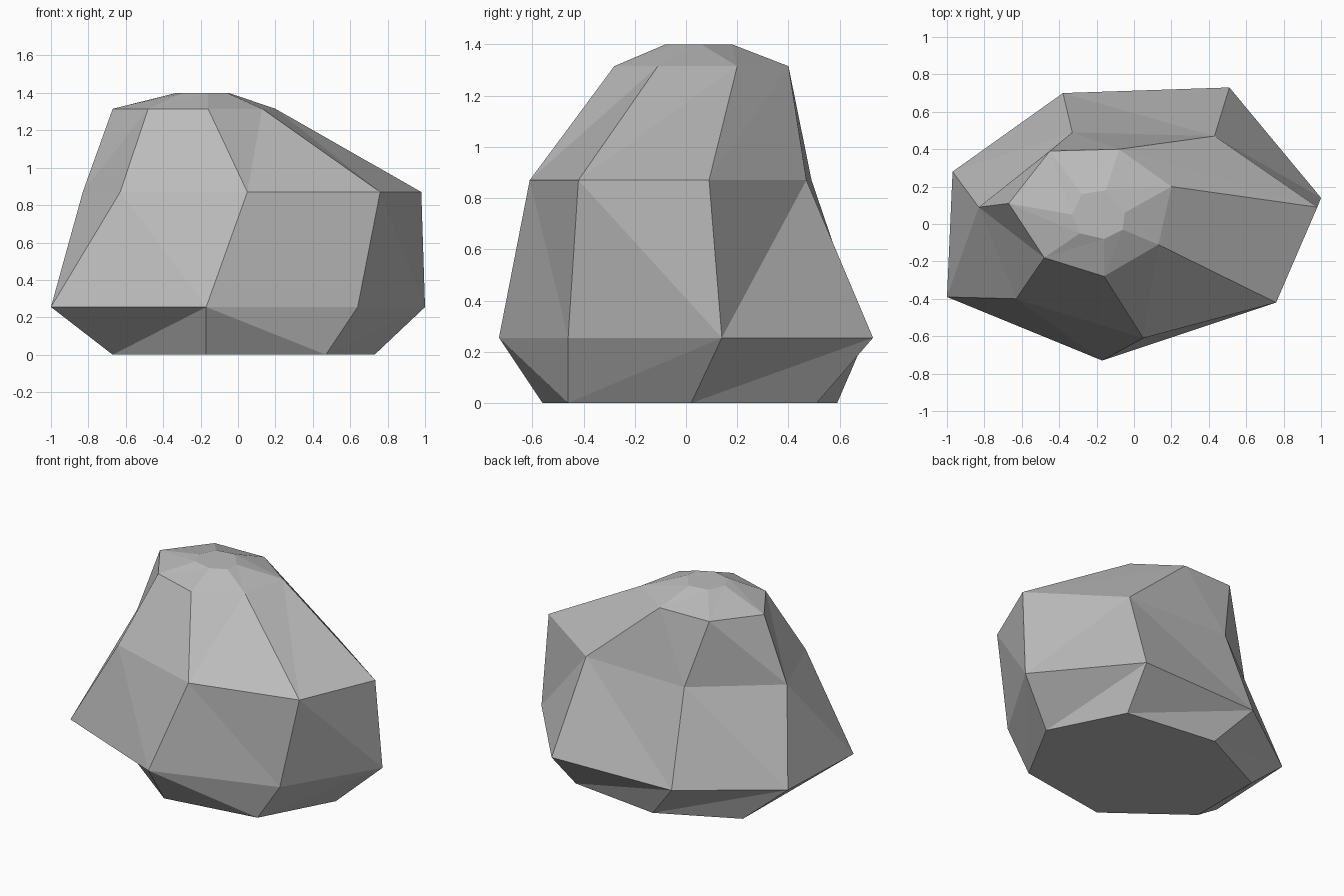
import bpy
import bmesh

cube = bpy.data.objects.get("Cube")
if cube:
    bpy.data.objects.remove(cube, do_unlink=True)

# Stone colour
stone = bpy.data.materials.new("stone_grey")
stone.use_nodes = True
grey = (0.5, 0.5, 0.5, 1)
stone.diffuse_color = grey
bsdf = stone.node_tree.nodes["Principled BSDF"]
bsdf.inputs["Base Color"].default_value = grey
bsdf.inputs["Roughness"].default_value = 0.9

# Seven-sided cross-sections from the ground up: height, then outline corners
sections = [
    (0.0, [(.73, .02), (.48, .51), (-.16, .59), (-.67, .34),
           (-.67, -.18), (-.17, -.56), (.47, -.46)]),
    (0.255, [(1, .14), (.51, .73), (-.38, .70), (-.97, .28),
             (-1, -.39), (-.17, -.73), (.64, -.46)]),
    (0.87, [(.98, .09), (.43, .47), (-.33, .49), (-.83, .09),
            (-.63, -.40), (.05, -.61), (.76, -.42)]),
    (1.315, [(.20, .20), (-.08, .40), (-.45, .39), (-.67, .11),
             (-.48, -.18), (-.16, -.28), (.13, -.11)]),
    (1.40, [(-.05, .06), (-.15, .18), (-.28, .16), (-.33, .05),
            (-.29, -.05), (-.16, -.08), (-.06, -.03)]),
]
# Crease direction of each facet: r rises to the next corner, f falls to it
creases = ["rrrrrfr", "rffffff", "rffrrrr", "rrrrrrr"]

# Faceted rock body
bm = bmesh.new()
rings = [[bm.verts.new((x, y, z)) for x, y in outline] for z, outline in sections]
for low, high, band in zip(rings, rings[1:], creases):
    for i, crease in enumerate(band):
        j = (i + 1) % len(band)
        if crease == "r":
            bm.faces.new((low[i], low[j], high[j]))
            bm.faces.new((low[i], high[j], high[i]))
        else:
            bm.faces.new((low[i], low[j], high[i]))
            bm.faces.new((low[j], high[j], high[i]))
bm.faces.new(rings[0][::-1])
bm.faces.new(rings[-1])
bmesh.ops.recalc_face_normals(bm, faces=bm.faces)

mesh = bpy.data.meshes.new("rock")
bm.to_mesh(mesh)
bm.free()
mesh.materials.append(stone)
rock = bpy.data.objects.new("rock", mesh)
bpy.context.collection.objects.link(rock)
